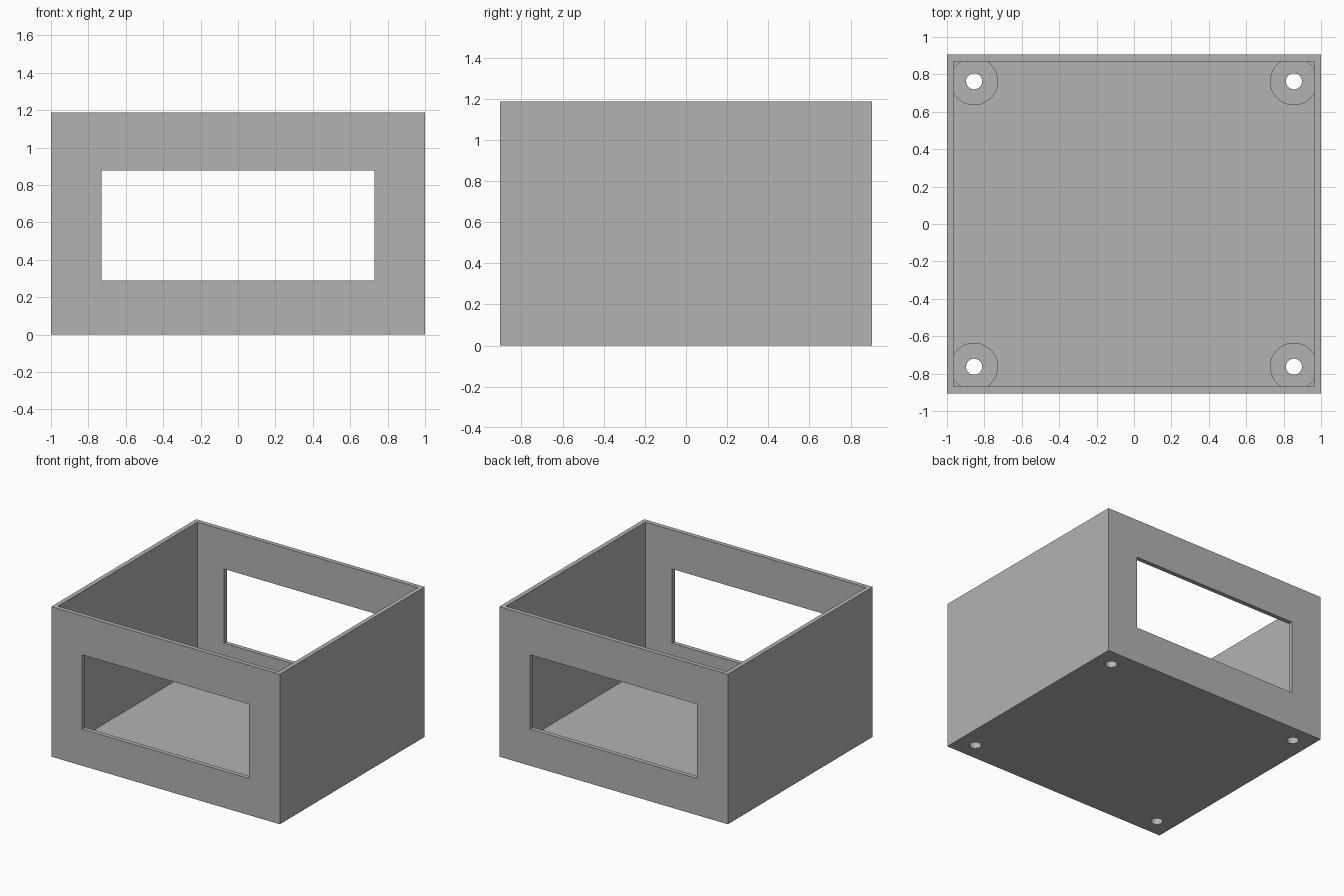
import bpy

if "Cube" in bpy.data.objects:
    bpy.data.objects.remove(bpy.data.objects["Cube"])

W, D, H = 2.0, 1.81, 1.186     # outer size
T = 0.035                      # wall and floor thickness
BOSS_TOP = 0.105               # height of the screw bosses
BOSS_X, BOSS_Y = 0.855, 0.763  # screw positions
BOSS_R, HOLE_R = 0.128, 0.043

grey = bpy.data.materials.new("grey plastic")
grey.diffuse_color = (0.45, 0.45, 0.45, 1)
grey.use_nodes = True
grey.node_tree.nodes["Principled BSDF"].inputs["Base Color"].default_value = grey.diffuse_color


def box(name, x, y, z0, z1):
    """Box centred in x and y, from z0 to z1."""
    bpy.ops.mesh.primitive_cube_add(size=1, location=(0, 0, (z0 + z1) / 2))
    ob = bpy.context.object
    ob.name = name
    ob.scale = (x, y, z1 - z0)
    bpy.ops.object.transform_apply(location=True, scale=True)
    ob.data.materials.append(grey)
    return ob


def cylinder(name, x, y, r, z0, z1):
    bpy.ops.mesh.primitive_cylinder_add(
        vertices=48, radius=r, depth=z1 - z0, location=(x, y, (z0 + z1) / 2))
    ob = bpy.context.object
    ob.name = name
    ob.data.materials.append(grey)
    return ob


def cut(target, cutter):
    """Subtract the cutter from the target and discard it."""
    cutter.hide_render = True
    bpy.context.view_layer.objects.active = target
    mod = target.modifiers.new("cut", 'BOOLEAN')
    mod.operation = 'DIFFERENCE'
    mod.solver = 'EXACT'
    mod.object = cutter
    bpy.ops.object.modifier_apply(modifier=mod.name)
    bpy.data.objects.remove(cutter)


corners = [(sx * BOSS_X, sy * BOSS_Y) for sx in (-1, 1) for sy in (-1, 1)]

# Inner space, with the corner bosses left standing
cavity = box("cavity", W - 2 * T, D - 2 * T, T, H + 0.2)
for x, y in corners:
    cut(cavity, cylinder("boss", x, y, BOSS_R, -0.1, BOSS_TOP))

# Open-topped box with front and back windows
enclosure = box("enclosure", W, D, 0, H)
cut(enclosure, cavity)
cut(enclosure, box("window", 1.46, D + 0.4, 0.29, 0.878))

# Screw holes through bosses and floor
for x, y in corners:
    cut(enclosure, cylinder("screw_hole", x, y, HOLE_R, -0.1, BOSS_TOP + 0.1))

# Smooth the round surfaces, keep the edges sharp
bpy.ops.object.select_all(action='DESELECT')
enclosure.select_set(True)
bpy.context.view_layer.objects.active = enclosure
bpy.ops.object.shade_smooth_by_angle()
